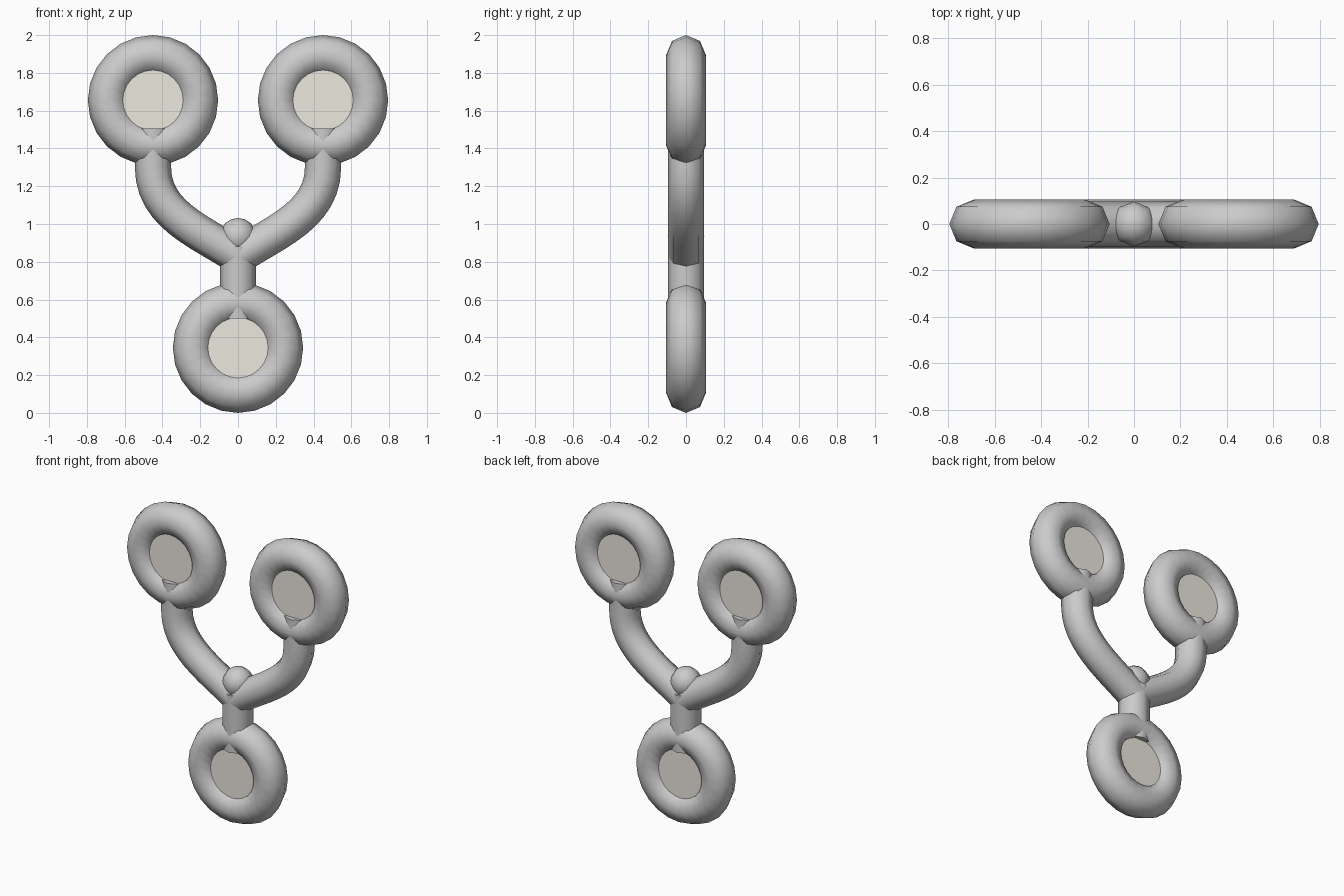
import bpy, bmesh, math
from mathutils import Vector

if "Cube" in bpy.data.objects:
    bpy.data.objects.remove(bpy.data.objects["Cube"])

TUBE_R = 0.096
SIDES = 8
cream = bpy.data.materials.new("cream")
cream.diffuse_color = (0.84, 0.81, 0.74, 1)
cream.use_nodes = True
cream.node_tree.nodes["Principled BSDF"].inputs["Base Color"].default_value = cream.diffuse_color


def smooth(obj, angle=50):
    bpy.ops.object.select_all(action='DESELECT')
    obj.select_set(True)
    bpy.context.view_layer.objects.active = obj
    bpy.ops.object.shade_smooth_by_angle(angle=math.radians(angle))


def tube(name, path):
    """Sweep an eight-sided section along a path in the xz plane."""
    pts = [Vector((x, 0, z)) for x, z in path]
    bm = bmesh.new()
    rings = []
    for i, p in enumerate(pts):
        d = (pts[min(i + 1, len(pts) - 1)] - pts[max(i - 1, 0)]).normalized()
        n = Vector((-d.z, 0, d.x))
        ring = []
        for k in range(SIDES):
            a = math.tau * k / SIDES
            ring.append(bm.verts.new(p + TUBE_R * (n * math.cos(a) + Vector((0, math.sin(a), 0)))))
        rings.append(ring)
    for r0, r1 in zip(rings, rings[1:]):
        for k in range(SIDES):
            j = (k + 1) % SIDES
            bm.faces.new((r0[k], r0[j], r1[j], r1[k]))
    bm.faces.new(rings[0])
    bm.faces.new(rings[-1])
    bmesh.ops.recalc_face_normals(bm, faces=bm.faces)
    me = bpy.data.meshes.new(name)
    bm.to_mesh(me)
    bm.free()
    obj = bpy.data.objects.new(name, me)
    bpy.context.collection.objects.link(obj)
    smooth(obj)


def bezier(p, steps):
    out = []
    for i in range(steps + 1):
        t = i / steps
        w = ((1 - t) ** 3, 3 * t * (1 - t) ** 2, 3 * t * t * (1 - t), t ** 3)
        out.append(tuple(sum(w[k] * p[k][c] for k in range(4)) for c in (0, 1)))
    return out


# rings with a cream disc in each
for label, x, z in (("left", -0.45, 1.655), ("right", 0.45, 1.655), ("bottom", 0, 0.345)):
    bpy.ops.mesh.primitive_torus_add(major_radius=0.24, minor_radius=0.105, major_segments=24,
                                     minor_segments=8, location=(x, 0, z),
                                     rotation=(math.pi / 2, 0, 0))
    ring = bpy.context.object
    ring.name = label + "_ring"
    smooth(ring, 60)
    bpy.ops.mesh.primitive_cylinder_add(vertices=24, radius=0.18, depth=0.12, location=(x, 0, z),
                                        rotation=(math.pi / 2, 0, 0))
    disc = bpy.context.object
    disc.name = label + "_disc"
    disc.data.materials.append(cream)
    smooth(disc)

# curved arms up to the two top rings
arm = bezier([(0, 0.83), (0.2, 0.96), (0.45, 1.05), (0.45, 1.3)], 12) + [(0.45, 1.505)]
for label, s in (("left", -1), ("right", 1)):
    tube(label + "_arm", [(s * x, z) for x, z in arm])

# stem and rounded knob at the fork
tube("stem", [(0, 0.5), (0, 0.88)])
bpy.ops.mesh.primitive_uv_sphere_add(segments=8, ring_count=8, radius=0.097, location=(0, 0, 0.935))
knob = bpy.context.object
knob.name = "fork_knob"
smooth(knob, 60)
